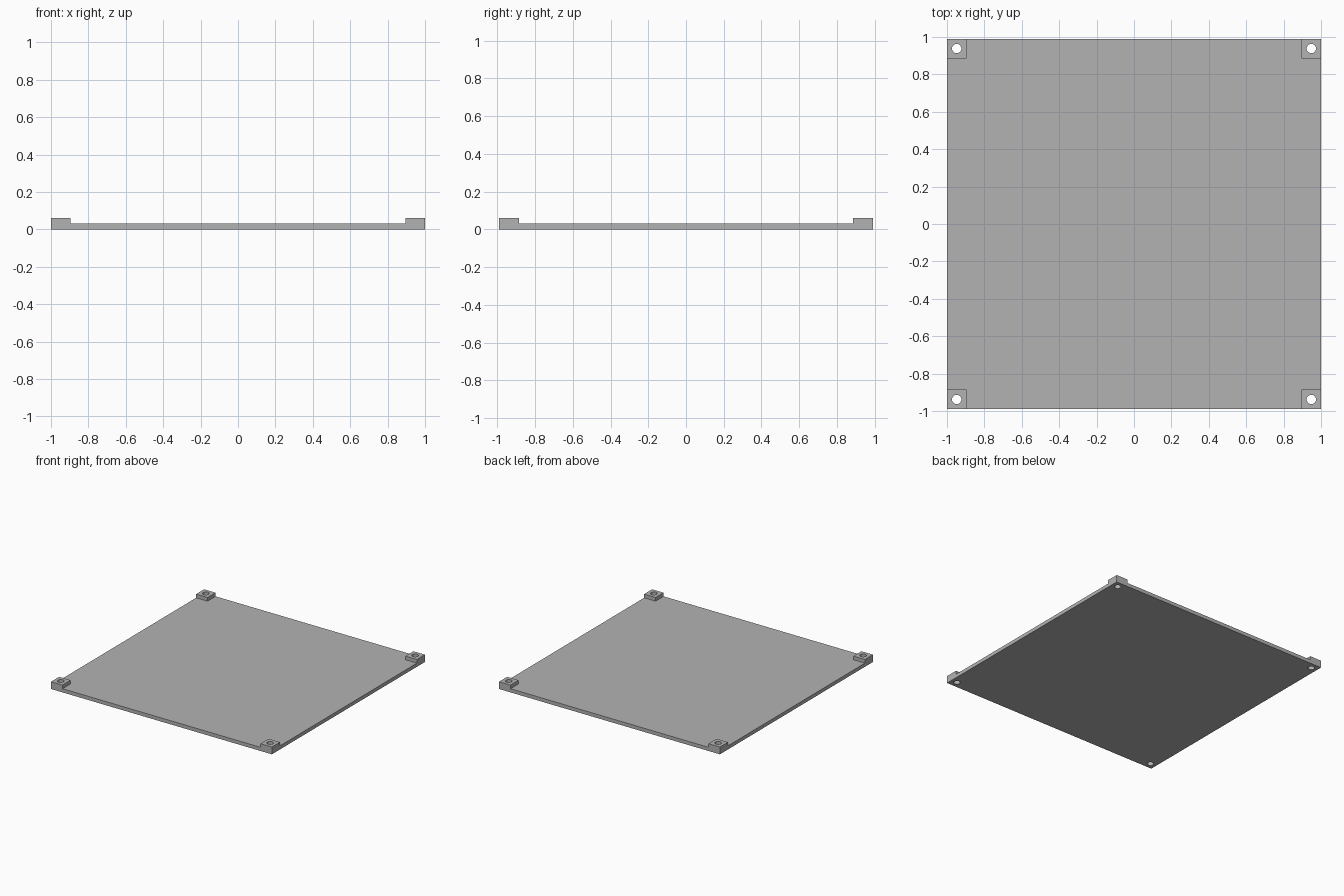
import bpy
import bmesh
from mathutils import Matrix, Vector

HALF_X, HALF_Y = 1.0, 0.99
PLATE_H, PAD_H = 0.03, 0.06
PAD = 0.104
HOLE_R = 0.025
CORNERS = [(sx, sy) for sx in (-1, 1) for sy in (-1, 1)]

if "Cube" in bpy.data.objects:
    bpy.data.objects.remove(bpy.data.objects["Cube"], do_unlink=True)

grey = bpy.data.materials.new("plain grey")
grey.use_nodes = True
colour = (0.45, 0.45, 0.45, 1)
grey.diffuse_color = colour
grey.node_tree.nodes["Principled BSDF"].inputs["Base Color"].default_value = colour


def make_object(name, bm):
    mesh = bpy.data.meshes.new(name)
    bm.to_mesh(mesh)
    bm.free()
    mesh.materials.append(grey)
    obj = bpy.data.objects.new(name, mesh)
    bpy.context.scene.collection.objects.link(obj)
    return obj


def add_box(bm, centre, size):
    matrix = Matrix.Translation(centre) @ Matrix.Diagonal(Vector(size)).to_4x4()
    bmesh.ops.create_cube(bm, size=1, matrix=matrix)


def combine(target, tool, operation):
    mod = target.modifiers.new(operation.title(), 'BOOLEAN')
    mod.operation = operation
    mod.solver = 'EXACT'
    mod.object = tool
    bpy.context.view_layer.objects.active = target
    bpy.ops.object.modifier_apply(modifier=mod.name)
    bpy.data.objects.remove(tool, do_unlink=True)


# Thin base plate
bm = bmesh.new()
add_box(bm, (0, 0, PLATE_H / 2), (2 * HALF_X, 2 * HALF_Y, PLATE_H))
plate = make_object("mounting_plate", bm)

# Raised square pads at the corners
bm = bmesh.new()
for sx, sy in CORNERS:
    add_box(bm, (sx * (HALF_X - PAD / 2), sy * (HALF_Y - PAD / 2), PAD_H / 2),
            (PAD, PAD, PAD_H))
combine(plate, make_object("corner_pads", bm), 'UNION')

# Round screw holes through pads and plate
bm = bmesh.new()
for sx, sy in CORNERS:
    bmesh.ops.create_cone(
        bm, cap_ends=True, segments=32, radius1=HOLE_R, radius2=HOLE_R, depth=0.2,
        matrix=Matrix.Translation((sx * (HALF_X - PAD / 2), sy * (HALF_Y - PAD / 2), PAD_H / 2)))
combine(plate, make_object("hole_cutters", bm), 'DIFFERENCE')

# Smooth hole walls, sharp plate edges
plate.select_set(True)
bpy.context.view_layer.objects.active = plate
bpy.ops.object.shade_smooth_by_angle()
